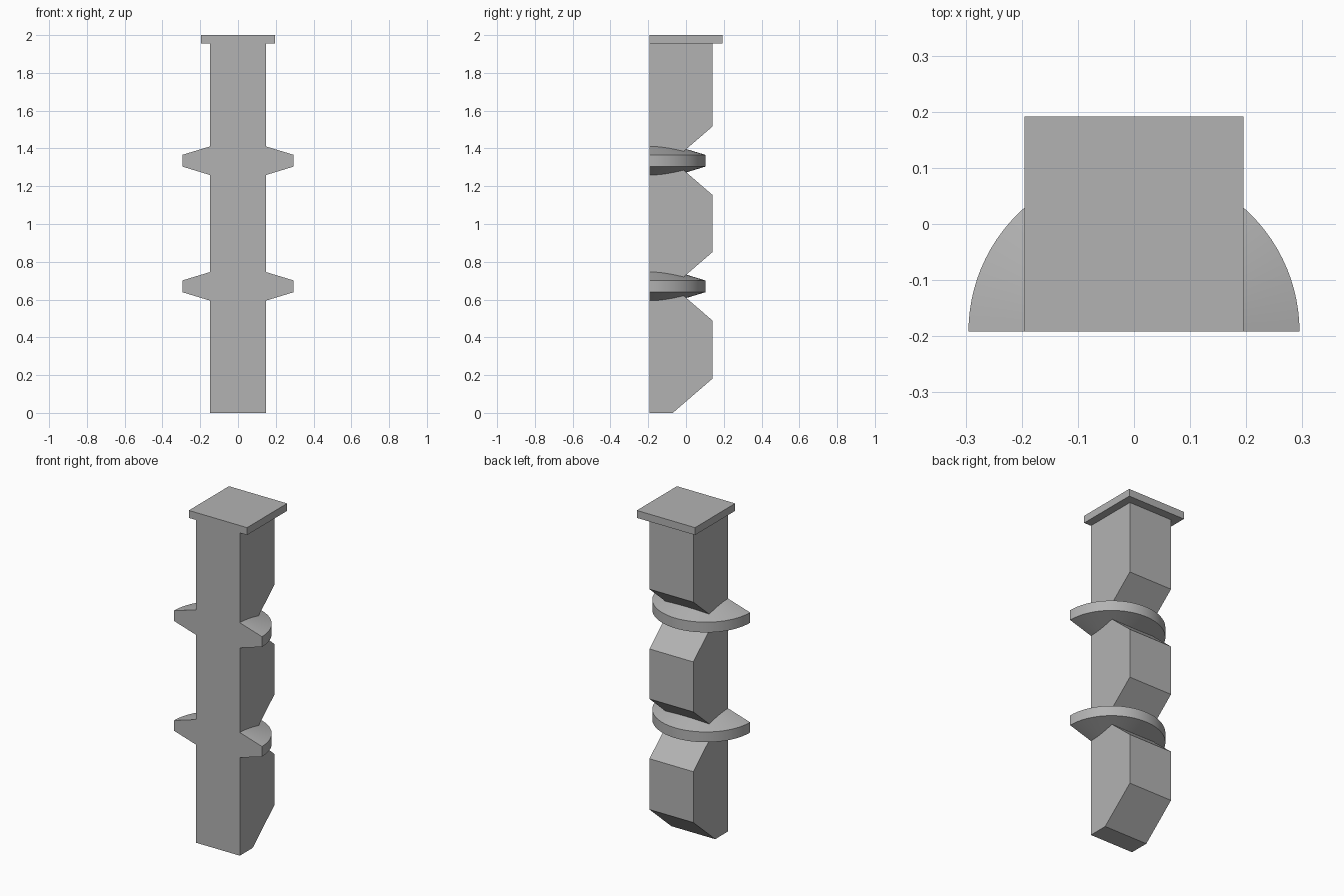
import bpy, bmesh, math

if "Cube" in bpy.data.objects:
    bpy.data.objects.remove(bpy.data.objects["Cube"], do_unlink=True)

FRONT = -0.192           # flat front plane
HALF_W = 0.147           # half width of the column
FLANGE_Z = (0.67, 1.335)

grey = bpy.data.materials.new("plain_grey")
grey.use_nodes = True
GREY = (0.45, 0.45, 0.45, 1)
grey.diffuse_color = GREY
grey.node_tree.nodes["Principled BSDF"].inputs["Base Color"].default_value = GREY


def finish(name, bm):
    bmesh.ops.recalc_face_normals(bm, faces=bm.faces)
    mesh = bpy.data.meshes.new(name)
    bm.to_mesh(mesh)
    bm.free()
    mesh.materials.append(grey)
    obj = bpy.data.objects.new(name, mesh)
    bpy.context.collection.objects.link(obj)
    return obj


def extrude_side_profile(name, points, half_width):
    """Extrude a (y, z) outline symmetrically along x."""
    bm = bmesh.new()
    face = bm.faces.new([bm.verts.new((-half_width, y, z)) for y, z in points])
    out = bmesh.ops.extrude_face_region(bm, geom=[face])
    verts = [v for v in out["geom"] if isinstance(v, bmesh.types.BMVert)]
    bmesh.ops.translate(bm, verts=verts, vec=(2 * half_width, 0, 0))
    return finish(name, bm)


def half_flange(name, z, steps=48):
    """Half-round tapered collar, swept around the back of the column."""
    profile = [(HALF_W, -0.076), (0.295, -0.031), (0.295, 0.031), (HALF_W, 0.076)]
    bm = bmesh.new()
    rings = []
    for i in range(steps + 1):
        a = math.pi * i / steps
        rings.append([bm.verts.new((r * math.cos(a), FRONT + r * math.sin(a), z + h))
                      for r, h in profile])
    for a, b in zip(rings, rings[1:]):
        for k in range(4):
            n = (k + 1) % 4
            bm.faces.new((a[k], a[n], b[n], b[k]))
    bm.faces.new(rings[0])
    bm.faces.new(rings[-1])
    obj = finish(name, bm)
    bpy.ops.object.select_all(action="DESELECT")
    obj.select_set(True)
    bpy.context.view_layer.objects.active = obj
    bpy.ops.object.shade_smooth_by_angle(angle=math.radians(15))
    return obj


# Column with V-shaped notches in the back and a chamfered foot
BACK, NOTCH, RISE = 0.14, -0.07, 0.181
outline = [(FRONT, 0), (NOTCH, 0), (BACK, RISE)]
for z in FLANGE_Z:
    outline += [(BACK, z - RISE), (NOTCH, z), (BACK, z + RISE)]
outline += [(BACK, 1.955), (FRONT, 1.955)]
extrude_side_profile("column", outline, HALF_W)

# Square cap plate, flush with the front
extrude_side_profile("cap_plate", [(FRONT, 1.955), (0.192, 1.955), (0.192, 2), (FRONT, 2)], 0.195)

# Collars
for label, z in zip(("lower", "upper"), FLANGE_Z):
    half_flange(label + "_collar", z)
